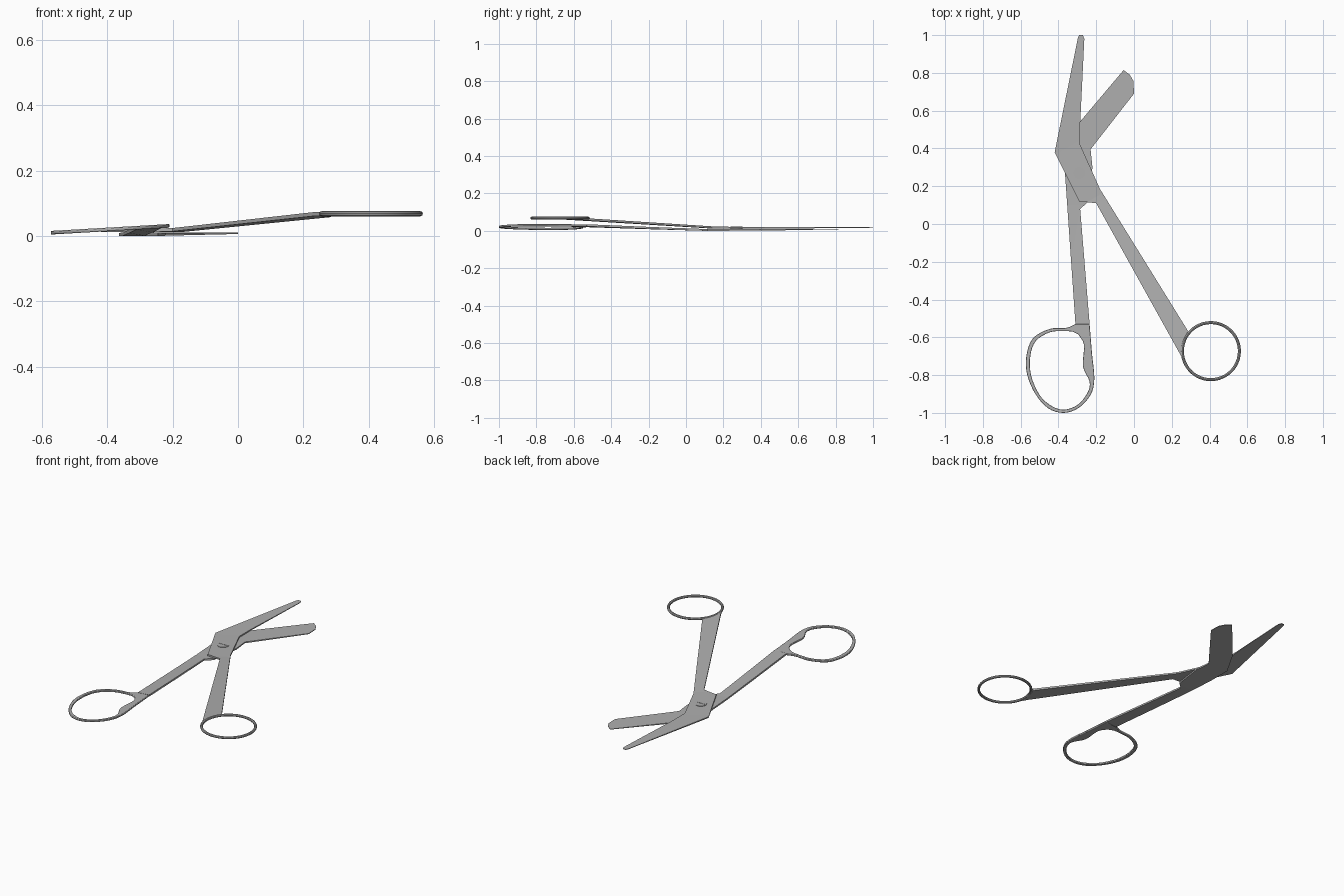
import bpy, bmesh
from math import sin, cos, pi
from mathutils import Vector

if "Cube" in bpy.data.objects:
    bpy.data.objects.remove(bpy.data.objects["Cube"])

# Dark steel
steel = bpy.data.materials.new("dark_steel")
steel.diffuse_color = (0.43, 0.43, 0.43, 1)
steel.use_nodes = True
steel.node_tree.nodes["Principled BSDF"].inputs["Base Color"].default_value = steel.diffuse_color


def profile(s, knots):
    """Interpolate (height, thickness) along a part from (s, z, t) knots."""
    if s <= knots[0][0]:
        return knots[0][1:]
    for a, b in zip(knots, knots[1:]):
        if s <= b[0]:
            f = (s - a[0]) / (b[0] - a[0])
            return (a[1] + f * (b[1] - a[1]), a[2] + f * (b[2] - a[2]))
    return knots[-1][1:]


def finish(bm, name):
    bmesh.ops.recalc_face_normals(bm, faces=bm.faces)
    me = bpy.data.meshes.new(name)
    bm.to_mesh(me)
    bm.free()
    me.materials.append(steel)
    ob = bpy.data.objects.new(name, me)
    bpy.context.collection.objects.link(ob)
    return ob


def plate(name, outline, origin, direction, knots, tilt=0.0):
    """Extruded outline, folded and tapered along a direction."""
    bm = bmesh.new()
    face = bm.faces.new([bm.verts.new((x, y, 0)) for x, y in outline])
    top = bmesh.ops.extrude_face_region(bm, geom=[face])["geom"]
    for v in top:
        if isinstance(v, bmesh.types.BMVert):
            v.co.z = 1
    o, d = Vector((*origin, 0)), Vector((*direction, 0)).normalized()
    for k in knots:
        bmesh.ops.bisect_plane(bm, geom=bm.verts[:] + bm.edges[:] + bm.faces[:],
                               plane_co=o + d * k[0], plane_no=d)
    for v in bm.verts:
        s = (v.co - o).dot(d)
        z, t = profile(s, knots)
        f = min(max((s + 0.1) / 0.63, 0), 1)
        v.co.z = z + (v.co.z - 0.5) * t + tilt * f * (v.co.x + 0.27)
    bmesh.ops.triangulate(bm, faces=[f for f in bm.faces if len(f.verts) > 4])
    return finish(bm, name)


def smooth(points, n=4):
    """Catmull-Rom refinement of an open chain."""
    p = [Vector(q) for q in points]
    p = [p[0]] + p + [p[-1]]
    out = []
    for a, b, c, d in zip(p, p[1:], p[2:], p[3:]):
        for i in range(n):
            t = i / n
            out.append(0.5 * (2 * b + (c - a) * t + (2 * a - 5 * b + 4 * c - d) * t * t
                              + (3 * b - a - 3 * c + d) * t ** 3))
    return out + [p[-1]]


# Upper half: pointed blade, hub and right-hand arm
plate("upper_blade_and_arm",
      [(-0.29, 1.0), (-0.27, 1.0), (-0.263, 0.98), (-0.285, 0.53), (-0.285, 0.42),
       (-0.18, 0.185), (0.285, -0.565), (0.268, -0.61), (0.257, -0.655), (0.25, -0.70),
       (-0.20, 0.11), (-0.29, 0.12), (-0.42, 0.38), (-0.297, 0.985)],
      (-0.19, 0.15), (0.5, -0.866),
      [(-0.76, 0.018, 0.003), (-0.3, 0.0155, 0.008), (0, 0.0175, 0.010),
       (0.92, 0.067, 0.012)])

# Thumb ring
bpy.ops.mesh.primitive_torus_add(location=(0.407, -0.673, 0.068), major_segments=48,
                                 minor_segments=8, major_radius=0.151, minor_radius=0.008)
thumb = bpy.context.object
thumb.name = "thumb_ring"
thumb.data.materials.append(steel)
bpy.ops.object.shade_smooth_by_angle()

# Lower half: blunt blade, hub and left-hand arm
TILT = 0.058
plate("lower_blade_and_arm",
      [(-0.055, 0.815), (-0.022, 0.79), (-0.003, 0.757), (0, 0.69), (-0.23, 0.395),
       (-0.22, 0.30), (-0.245, 0.115), (-0.285, 0.08), (-0.235, -0.53), (-0.31, -0.53),
       (-0.365, 0.265), (-0.365, 0.40), (-0.283, 0.545)],
      (0, 0), (0, -1),
      [(-0.8, 0.0095, 0.003), (-0.42, 0.005, 0.008), (-0.1, 0.005, 0.010),
       (0.2, 0.0157, 0.0105), (0.53, 0.0274, 0.011)], TILT)

# Finger ring: matching outer and inner rims, tilted sideways
outer = [(-0.31, -0.53), (-0.36, -0.55), (-0.445, -0.555), (-0.535, -0.605),
         (-0.57, -0.70), (-0.565, -0.80), (-0.522, -0.90), (-0.455, -0.975),
         (-0.375, -1.0), (-0.295, -0.975), (-0.23, -0.905), (-0.21, -0.82),
         (-0.222, -0.69), (-0.231, -0.58), (-0.235, -0.53)]
inner = [(-0.325, -0.57), (-0.365, -0.567), (-0.445, -0.573), (-0.52, -0.62),
         (-0.549, -0.70), (-0.545, -0.80), (-0.503, -0.90), (-0.445, -0.958),
         (-0.375, -0.983), (-0.30, -0.958), (-0.247, -0.895), (-0.235, -0.835),
         (-0.27, -0.755), (-0.265, -0.64), (-0.295, -0.585)]
bm = bmesh.new()
loops = []
for chain in (outer, inner):
    for h in (-0.0055, 0.0055):
        loops.append([bm.verts.new((p.x, p.y, 0.0274 + h + TILT * (p.x + 0.27)))
                      for p in smooth(chain)])
ob_, ot, ib, it = loops
n = len(ob_)
for i in range(n):
    j = (i + 1) % n
    for a, b in ((ot, it), (it, ib), (ib, ob_), (ob_, ot)):
        bm.faces.new((a[i], a[j], b[j], b[i]))
ring = finish(bm, "finger_ring")
bev = ring.modifiers.new("soft_rim", "BEVEL")
bev.width, bev.segments, bev.angle_limit = 0.0025, 2, 0.9
thumb.select_set(False)
bpy.context.view_layer.objects.active = ring
ring.select_set(True)
bpy.ops.object.shade_smooth_by_angle()

# Pivot screw: two half discs leaving a slot, over a shared base
cx, cy, r = -0.29, 0.27, 0.033
for side in range(2):
    a0 = pi * side + 0.15
    arc = [(cx + r * cos(a0 + k * (pi - 0.3) / 12), cy + r * sin(a0 + k * (pi - 0.3) / 12))
           for k in range(13)]
    plate(f"pivot_screw_half_{side + 1}", arc, (0, 0), (0, -1), [(0, 0.0205, 0.006)])
disc = [(cx + r * cos(k * pi / 12), cy + r * sin(k * pi / 12)) for k in range(24)]
plate("pivot_screw_base", disc, (0, 0), (0, -1), [(0, 0.0145, 0.015)])
